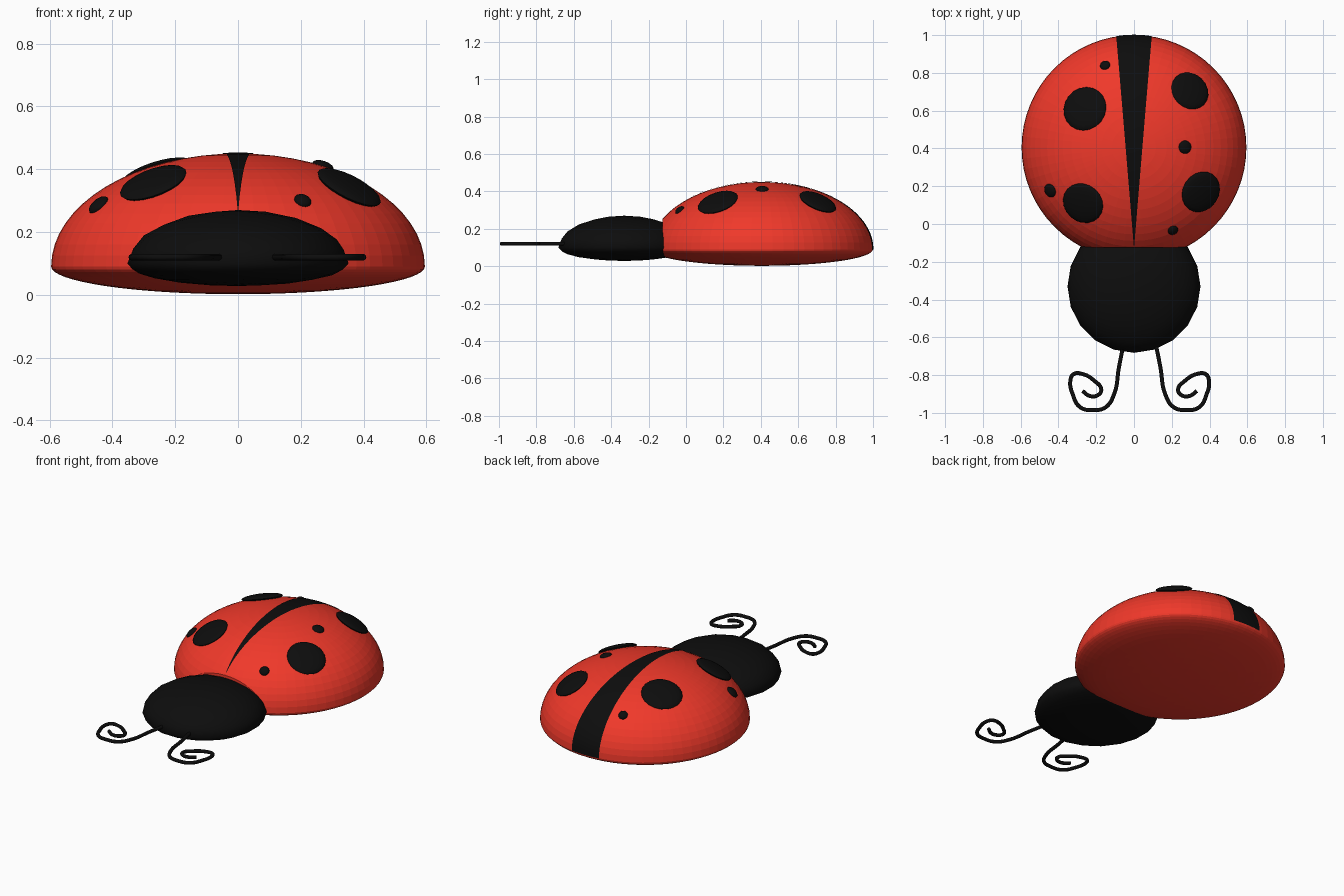
import bpy, bmesh, math
from mathutils import Vector, Matrix

if "Cube" in bpy.data.objects:
    bpy.data.objects.remove(bpy.data.objects["Cube"])

R, CY, RIM, RISE, DROP = 0.595, 0.405, 0.09, 0.36, 0.088   # shell dimensions


def material(name, rgb):
    m = bpy.data.materials.new(name)
    m.diffuse_color = (*rgb, 1)
    m.use_nodes = True
    m.node_tree.nodes["Principled BSDF"].inputs["Base Color"].default_value = m.diffuse_color
    return m


RED = material("red", (0.87, 0.04, 0.023))
BLACK = material("black", (0.004, 0.004, 0.004))


def make(name, bm, mat, smooth=None):
    bmesh.ops.recalc_face_normals(bm, faces=bm.faces)
    me = bpy.data.meshes.new(name)
    bm.to_mesh(me)
    bm.free()
    me.materials.append(mat)
    ob = bpy.data.objects.new(name, me)
    bpy.context.collection.objects.link(ob)
    if smooth:
        bpy.ops.object.select_all(action='DESELECT')
        ob.select_set(True)
        bpy.context.view_layer.objects.active = ob
        bpy.ops.object.shade_smooth_by_angle(angle=math.radians(smooth))
    return ob


def squash(bm, centre, rx, ry, up, down):
    # unit sphere to an ellipsoid with different upper and lower halves
    for v in bm.verts:
        x, y, z = v.co
        v.co = Vector((x * rx, y * ry, z * (up if z > 0 else down))) + Vector(centre)


# Shell: domed top, shallow belly, flat cut behind the head
bm = bmesh.new()
bmesh.ops.create_uvsphere(bm, u_segments=64, v_segments=32, radius=1)
squash(bm, (0, CY, RIM), R, R, RISE, DROP)
cut = bmesh.ops.bisect_plane(bm, geom=bm.verts[:] + bm.edges[:] + bm.faces[:],
                             plane_co=(0, -0.125, 0), plane_no=(0, -1, 0), clear_outer=True)
bmesh.ops.holes_fill(bm, edges=[e for e in bm.edges if e.is_boundary], sides=0)
make("shell", bm, RED)

# Head
bm = bmesh.new()
bmesh.ops.create_icosphere(bm, subdivisions=3, radius=1)
squash(bm, (0, -0.33, 0.1), 0.352, 0.352, 0.17, 0.072)
make("head", bm, BLACK, 40)

# Wedge-shaped wing stripe laid over the dome
bm = bmesh.new()
rows = []
start = math.acos((CY + 0.115) / R)
for i in range(33):
    phi = start + (math.pi - start) * i / 32
    w = 0.001 + 0.093 * max(0, CY - R * math.cos(phi) + 0.115) / 1.115
    row = []
    for u in (-1, -0.5, 0, 0.5, 1):
        s = math.sqrt(1 - (u * w / R) ** 2)
        row.append(bm.verts.new((u * w, CY - 1.004 * R * s * math.cos(phi),
                                 RIM + 1.008 * RISE * s * math.sin(phi))))
    rows.append(row)
for a, b in zip(rows, rows[1:]):
    for k in range(4):
        bm.faces.new((a[k], a[k + 1], b[k + 1], b[k]))
make("wing_stripe", bm, BLACK, 40)

# Spots: flattened beads turned to the dome surface (x, y, radius)
spots = [(-0.26, 0.61, 0.118), (-0.27, 0.11, 0.112), (0.296, 0.705, 0.105), (0.354, 0.17, 0.112),
         (-0.153, 0.84, 0.027), (0.27, 0.407, 0.035), (0.206, -0.033, 0.028), (-0.444, 0.177, 0.037)]
for i, (x, y, r) in enumerate(spots):
    dy = y - CY
    h = math.sqrt(1 - (x * x + dy * dy) / R ** 2)
    normal = Vector((x / R ** 2, dy / R ** 2, h / RISE))
    turn = normal.to_track_quat('Z', 'Y').to_matrix().to_4x4()
    bm = bmesh.new()
    bmesh.ops.create_uvsphere(bm, u_segments=20, v_segments=10, radius=1)
    bm.transform(Matrix.Translation((x, y, RIM + RISE * h)) @ turn
                 @ Matrix.Diagonal((r, r, 0.022 if r > 0.05 else 0.016, 1)))
    make(f"spot_{i + 1}", bm, BLACK, 40)

# Curled antennae, mirrored about x = 0.03
path = [(0.11, -0.61), (0.14, -0.76), (0.165, -0.9), (0.21, -0.97), (0.275, -0.985), (0.345, -0.97),
        (0.385, -0.9), (0.397, -0.83), (0.38, -0.795), (0.333, -0.794), (0.27, -0.83),
        (0.233, -0.878), (0.255, -0.908), (0.295, -0.91), (0.333, -0.884)]
for side, sign, shift in (("right", 1, 0), ("left", -1, 0.06)):
    cu = bpy.data.curves.new(side + "_antenna", 'CURVE')
    cu.dimensions = '3D'
    cu.bevel_depth = 0.0105
    cu.bevel_resolution = 3
    cu.use_fill_caps = True
    sp = cu.splines.new('BEZIER')
    sp.resolution_u = 6
    sp.bezier_points.add(len(path) - 1)
    for p, (x, y) in zip(sp.bezier_points, path):
        p.co = (sign * x + shift, y, 0.12)
        p.handle_left_type = p.handle_right_type = 'AUTO'
    cu.materials.append(BLACK)
    bpy.context.collection.objects.link(bpy.data.objects.new(side + "_antenna", cu))
